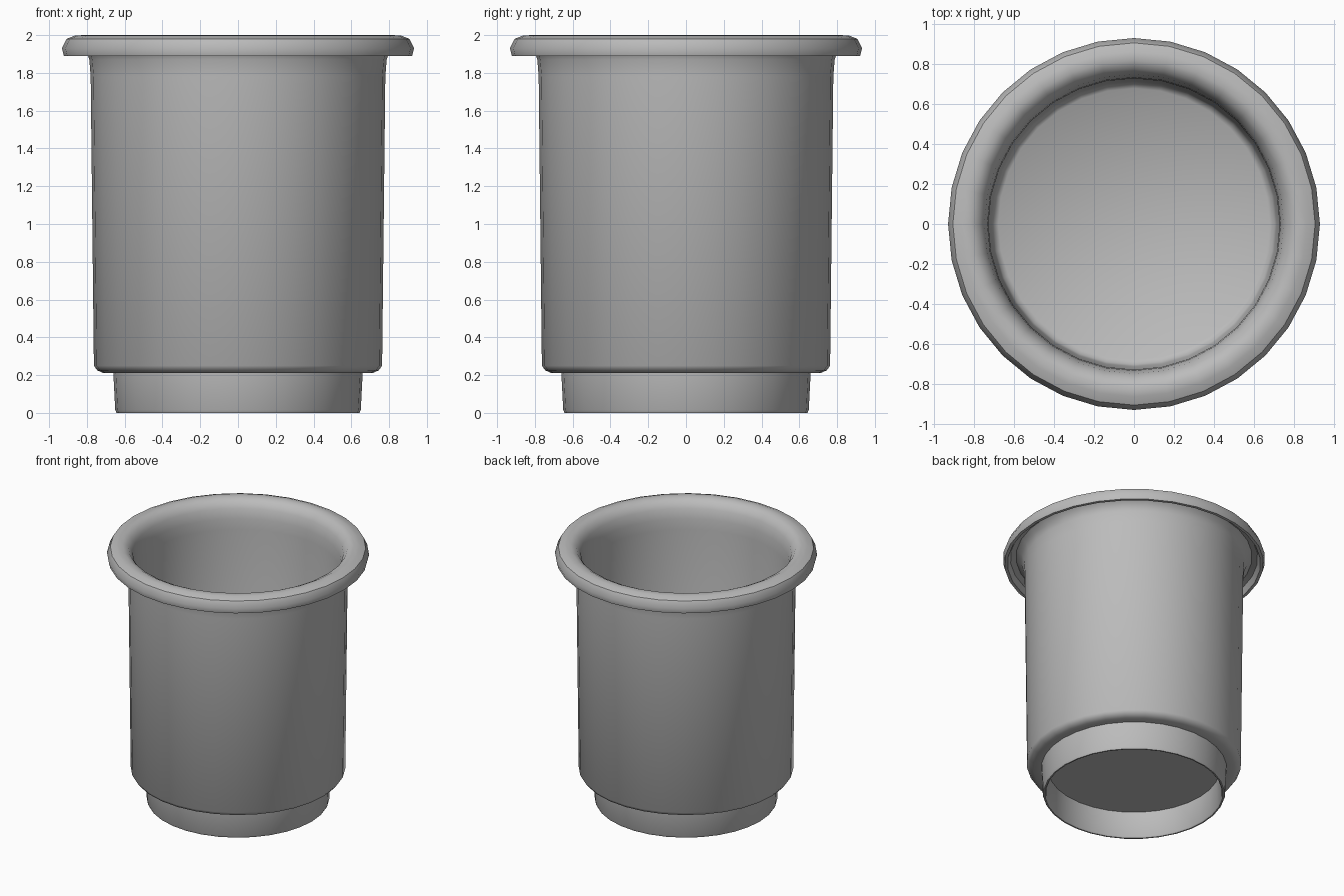
import bpy, bmesh
from math import cos, sin, tau, radians

SEGMENTS = 32

cube = bpy.data.objects.get("Cube")
if cube:
    bpy.data.objects.remove(cube, do_unlink=True)

grey = bpy.data.materials.new("plain grey")
grey.use_nodes = True
colour = (0.5, 0.5, 0.5, 1)
grey.diffuse_color = colour
grey.node_tree.nodes["Principled BSDF"].inputs["Base Color"].default_value = colour


def lathe(name, profile):
    """Revolve an (r, z) profile about z, capping both ends with a disc."""
    bm = bmesh.new()
    rings = []
    for r, z in profile:
        rings.append([bm.verts.new((r * cos(tau * i / SEGMENTS),
                                    r * sin(tau * i / SEGMENTS), z))
                      for i in range(SEGMENTS)])
    for low, high in zip(rings, rings[1:]):
        for i in range(SEGMENTS):
            j = (i + 1) % SEGMENTS
            bm.faces.new((low[i], low[j], high[j], high[i]))
    bm.faces.new(rings[0][::-1])
    bm.faces.new(rings[-1])
    bmesh.ops.recalc_face_normals(bm, faces=bm.faces[:])
    mesh = bpy.data.meshes.new(name)
    bm.to_mesh(mesh)
    bm.free()
    obj = bpy.data.objects.new(name, mesh)
    bpy.context.collection.objects.link(obj)
    mesh.materials.append(grey)
    bpy.ops.object.select_all(action="DESELECT")
    obj.select_set(True)
    bpy.context.view_layer.objects.active = obj
    bpy.ops.object.shade_smooth_by_angle(angle=radians(40))
    return obj


# Recessed underside and foot ring
foot = [(0.61, 0.2), (0.625, 0.01), (0.633, 0), (0.643, 0), (0.65, 0.015), (0.66, 0.21)]
# Outer wall, flaring out under the rim
outer_wall = [(0.715, 0.212), (0.745, 0.225), (0.763, 0.25), (0.78, 1.78),
              (0.787, 1.87), (0.805, 1.92), (0.84, 1.945)]
# Rolled rim with a downturned lip
rim = [(0.88, 1.935), (0.9, 1.89), (0.922, 1.89), (0.932, 1.93), (0.908, 1.98),
       (0.865, 1.997), (0.82, 2.0), (0.78, 1.98), (0.75, 1.935), (0.735, 1.86)]
# Inner wall and floor
inside = [(0.73, 1.78), (0.715, 0.3), (0.705, 0.27), (0.68, 0.25)]

lathe("cup", foot + outer_wall + rim + inside)
